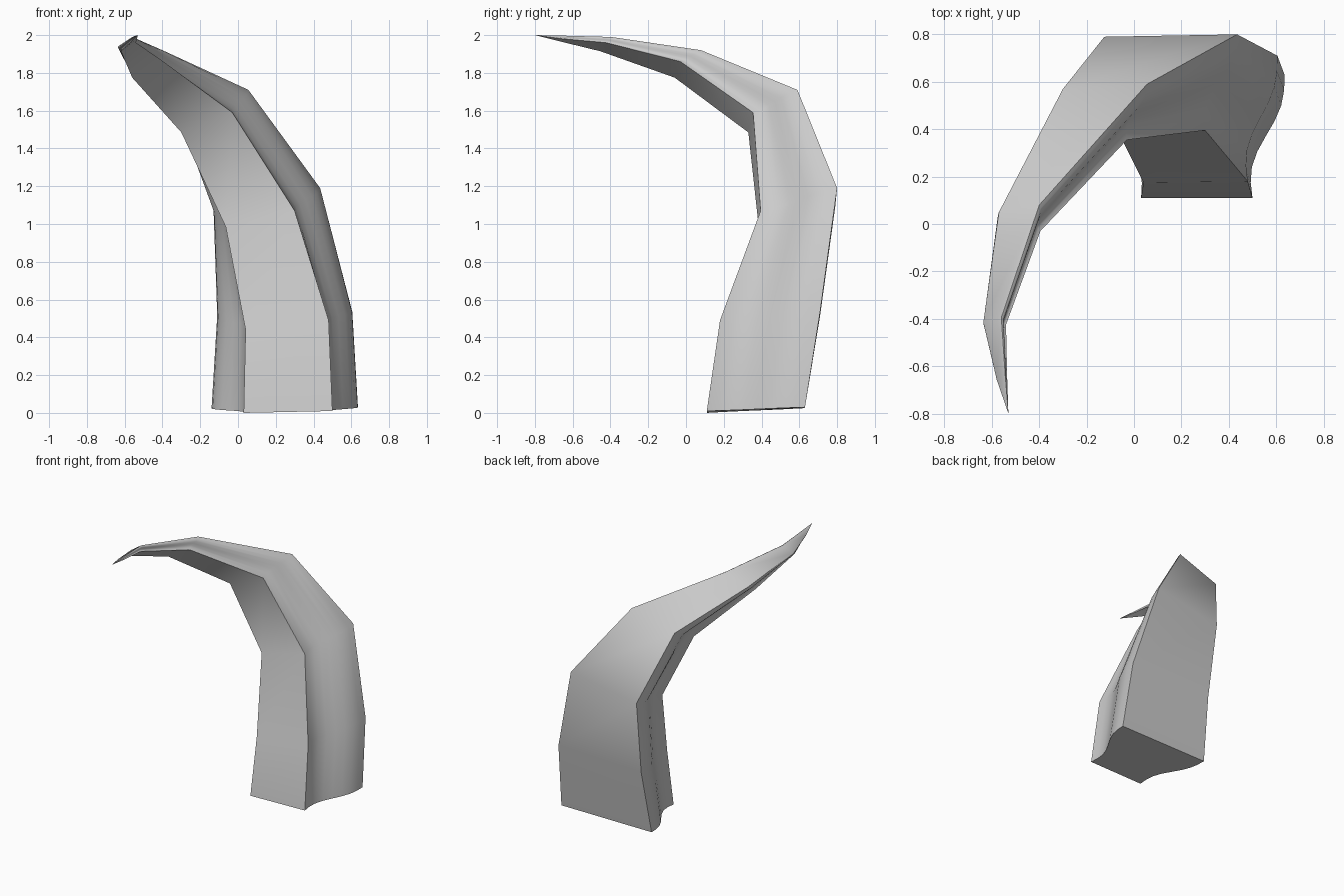
import bpy, bmesh, math
from mathutils import Vector

if "Cube" in bpy.data.objects:
    bpy.data.objects.remove(bpy.data.objects["Cube"])

# Cross-sections from base to tip: front-left, front-right, back-right, back-left corners
RINGS = [
    [(.03, .11, 0), (.50, .11, .01), (.635, .63, .03), (-.14, .625, .025)],
    [(.04, .175, .44), (.48, .18, .49), (.605, .71, .535), (-.11, .71, .515)],
    [(-.065, .385, .985), (.30, .395, 1.07), (.435, .80, 1.19), (-.125, .79, 1.09)],
    [(-.30, .33, 1.485), (-.03, .355, 1.59), (.055, .59, 1.71), (-.30, .57, 1.60)],
    [(-.56, -.06, 1.775), (-.395, -.03, 1.86), (-.40, .08, 1.92), (-.57, .05, 1.835)],
    [(-.62, -.455, 1.915), (-.54, -.425, 1.96), (-.56, -.395, 1.99), (-.635, -.41, 1.94)],
    [(-.567, -.66, 1.965), (-.535, -.65, 1.98), (-.543, -.645, 1.997), (-.58, -.655, 1.975)],
]
TIP = (-.53, -.80, 2.0)
STEPS = 8


def s_side(front, back, out):
    """Points from the front to the back corner along a shallow S curve."""
    pts = []
    for i in range(STEPS + 1):
        t = i / STEPS
        bulge = -.06 * math.sin(2 * math.pi * t) - .025 * math.sin(math.pi * t)
        pts.append(front.lerp(back, t) + out * bulge)
    return pts


def section(corners):
    fl, fr, br, bl = (Vector(c) for c in corners)
    right = s_side(fr, br, fr - fl)
    left = s_side(fl, bl, fl - fr)
    return right + left[::-1]


# Horn: lofted sections, closed flat at the base and drawn to a point
bm = bmesh.new()
loops = [[bm.verts.new(p) for p in section(r)] for r in RINGS]
n = len(loops[0])
for a, b in zip(loops, loops[1:]):
    for i in range(n):
        j = (i + 1) % n
        bm.faces.new((a[i], a[j], b[j], b[i]))
tip = bm.verts.new(TIP)
for i in range(n):
    bm.faces.new((loops[-1][i], loops[-1][(i + 1) % n], tip))
bm.faces.new(loops[0][::-1])
bmesh.ops.recalc_face_normals(bm, faces=bm.faces[:])

mesh = bpy.data.meshes.new("curved_horn")
bm.to_mesh(mesh)
bm.free()
horn = bpy.data.objects.new("curved_horn", mesh)
bpy.context.collection.objects.link(horn)
bpy.context.view_layer.objects.active = horn
horn.select_set(True)
bpy.ops.object.shade_smooth_by_angle(angle=math.radians(45))
